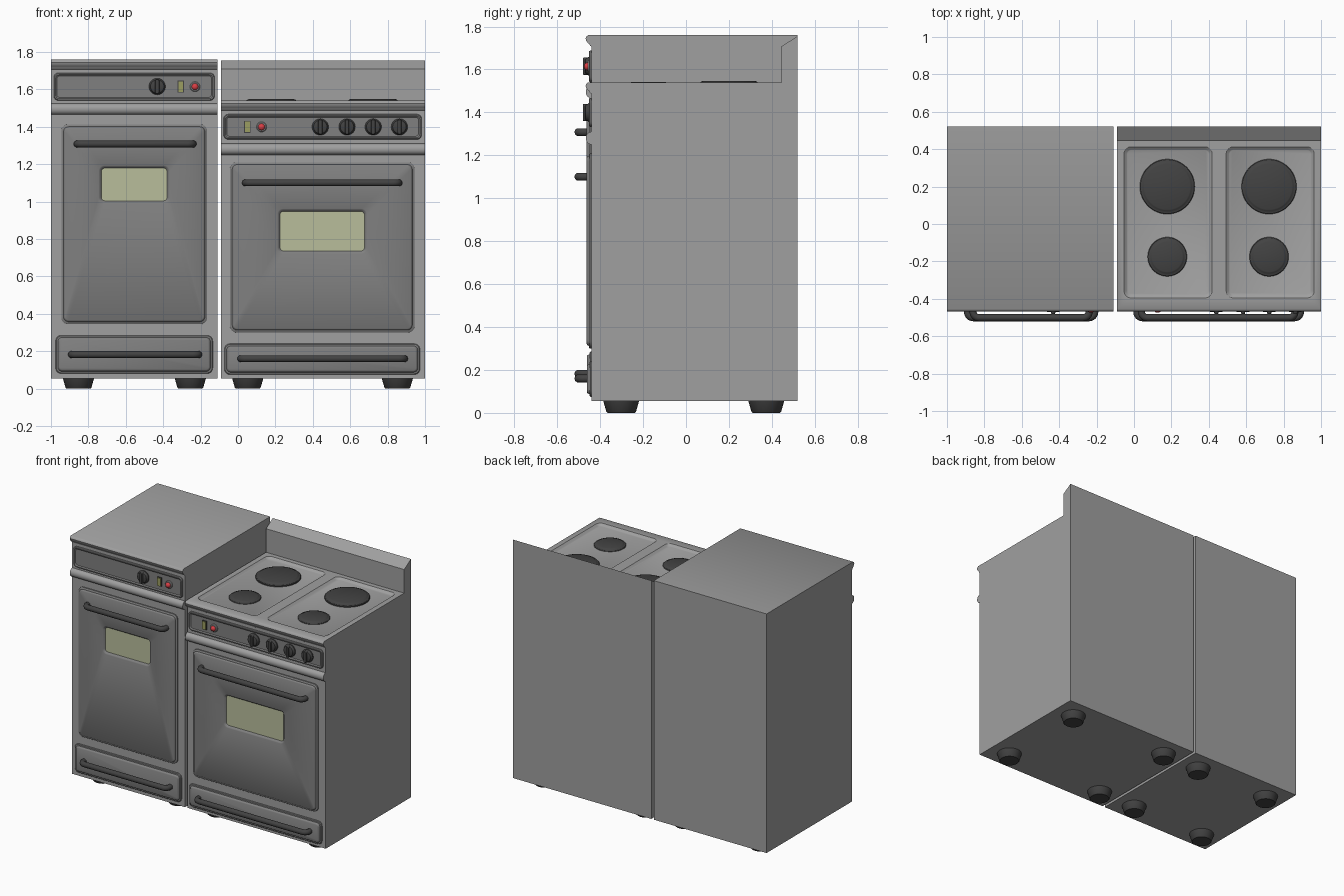
import bpy, bmesh
from math import sin, cos, pi, radians

if "Cube" in bpy.data.objects:
    bpy.data.objects.remove(bpy.data.objects["Cube"])


def material(name, rgb):
    m = bpy.data.materials.new(name)
    m.diffuse_color = (*rgb, 1)
    m.use_nodes = True
    m.node_tree.nodes["Principled BSDF"].inputs["Base Color"].default_value = m.diffuse_color
    return m


STEEL = material("steel", (.35, .35, .35))
PANEL = material("panel_grey", (.215, .215, .215))
DARK = material("dark", (.055, .055, .055))
GLASS = material("window_glass", (.48, .51, .33))
OLIVE = material("switch_olive", (.33, .34, .12))
RED = material("lamp_red", (.7, .05, .06))


def finish(name, bm, mat):
    bmesh.ops.recalc_face_normals(bm, faces=bm.faces)
    me = bpy.data.meshes.new(name)
    bm.to_mesh(me)
    bm.free()
    ob = bpy.data.objects.new(name, me)
    bpy.context.collection.objects.link(ob)
    me.materials.append(mat)
    smooth(ob)
    return ob


def select(ob):
    bpy.ops.object.select_all(action='DESELECT')
    ob.select_set(True)
    bpy.context.view_layer.objects.active = ob


def smooth(ob, angle=35):
    select(ob)
    bpy.ops.object.shade_smooth_by_angle(angle=radians(angle))


def stack(name, rings, mat, start=False, end=True):
    """Skin a list of point rings, optionally capping the ends."""
    bm = bmesh.new()
    loops = [[bm.verts.new(p) for p in ring] for ring in rings]
    n = len(loops[0])
    for a, b in zip(loops, loops[1:]):
        for i in range(n):
            j = (i + 1) % n
            bm.faces.new((a[i], a[j], b[j], b[i]))
    if start:
        bm.faces.new(loops[0])
    if end:
        bm.faces.new(loops[-1])
    return finish(name, bm, mat)


def rounded(rect, inset, r, depth, flat=False):
    """Rounded rectangle facing the front (xz), or lying flat (xy)."""
    x0, x1, z0, z1 = rect
    x0, x1, z0, z1 = x0 + inset, x1 - inset, z0 + inset, z1 - inset
    pts = []
    for k, (cx, cz) in enumerate(((x1 - r, z1 - r), (x0 + r, z1 - r), (x0 + r, z0 + r), (x1 - r, z0 + r))):
        for i in range(7):
            a = pi / 2 * (k + i / 6)
            u, v = cx + r * cos(a), cz + r * sin(a)
            pts.append((u, v, depth) if flat else (u, depth, v))
    return pts


def lathe(name, profile, cx, c2, mat, upright=False, segs=32):
    """Revolve (radius, height) about z if upright, else about the -y axis."""
    rings = []
    for r, h in profile:
        ring = []
        for i in range(segs):
            a = 2 * pi * i / segs
            u, v = cx + r * cos(a), c2 + r * sin(a)
            ring.append((u, v, h) if upright else (u, -h, v))
        rings.append(ring)
    return stack(name, rings, mat, True)


def extrude_x(name, prof, x0, x1, mat):
    return stack(name, [[(x, y, z) for y, z in prof] for x in (x0, x1)], mat, True)


def box(name, x0, x1, y0, y1, z0, z1, mat):
    return extrude_x(name, [(y0, z0), (y1, z0), (y1, z1), (y0, z1)], x0, x1, mat)


def moulding(top):
    """Rolled top lip, listed downwards."""
    return [(y, top - d) for y, d in ((-.455, 0), (-.464, .006), (-.468, .016), (-.465, .026),
                                      (-.458, .036), (-.450, .042), (-.447, .050), (-.44, .054))]


def bead(name, x0, x1, z0, z1):
    """Half-round trim strip above the oven door."""
    c, h = (z0 + z1) / 2, (z1 - z0) / 2
    arc = [(-.44 - .027 * sin(pi * i / 12), c + h * cos(pi * i / 12)) for i in range(13)]
    extrude_x(name, arc + [(-.43, z0), (-.43, z1)], x0, x1, STEEL)


def raised(name, rect):
    """Drawer front with a bevelled raised field."""
    steps = ((0, .03, -.438), (0, .03, -.445), (.004, .027, -.449), (.012, .022, -.45),
             (.017, .018, -.459), (.022, .014, -.462))
    stack(name, [rounded(rect, *s) for s in steps], PANEL)


def door(name, rect, win):
    steps = ((0, .035, -.438), (0, .035, -.448), (.005, .032, -.452), (.012, .027, -.453), (.016, .024, -.460), (.021, .02, -.463))
    rings = [rounded(rect, *s) for s in steps]
    rings += [rounded(win, *s) for s in ((0, .03, -.463), (.006, .026, -.460), (.014, .02, -.450))]
    stack(name, rings, PANEL, end=False)
    stack(name + "_window", [rounded(win, .014, .02, -.450)], GLASS)


def control_panel(name, rect):
    steps = ((0, .025, -.438), (0, .025, -.447), (.004, .022, -.452), (.01, .018, -.452), (.017, .014, -.446))
    stack(name, [rounded(rect, *s) for s in steps], PANEL)


def handle(name, x0, x1, z):
    cu = bpy.data.curves.new(name, 'CURVE')
    cu.dimensions = '3D'
    cu.bevel_depth = .019
    cu.bevel_resolution = 3
    cu.use_fill_caps = True
    r, yc = .03, -.501
    left = [(x0, -.45)] + [(x0 + r - r * cos(pi / 2 * i / 6), yc + r - r * sin(pi / 2 * i / 6)) for i in range(7)]
    pts = left + [(x0 + x1 - x, y) for x, y in reversed(left)]
    sp = cu.splines.new('POLY')
    sp.points.add(len(pts) - 1)
    for p, (x, y) in zip(sp.points, pts):
        p.co = (x, y, z, 1)
    ob = bpy.data.objects.new(name, cu)
    bpy.context.collection.objects.link(ob)
    cu.materials.append(DARK)
    select(ob)
    bpy.ops.object.convert(target='MESH')
    smooth(bpy.context.object, 50)


def knob(name, x, z):
    lathe(name, ((.044, .444), (.044, .453), (.040, .458), (.036, .468), (.03, .471)), x, z, DARK)
    stack(name + "_grip", [rounded((x - .011, x + .011, z - .04, z + .04), i, .008, y)
                           for i, y in ((0, -.45), (0, -.477), (.002, -.481))], DARK)


def switch_and_lamp(prefix, xs, xl, z):
    box(prefix + "_switch_frame", xs - .017, xs + .017, -.451, -.44, z - .032, z + .032, DARK)
    box(prefix + "_switch", xs - .013, xs + .013, -.457, -.44, z - .028, z + .028, OLIVE)
    lathe(prefix + "_lamp_ring", ((.027, .444), (.027, .453), (.023, .457), (.018, .457)), xl, z, STEEL)
    lathe(prefix + "_lamp", ((.018, .45), (.018, .462), (.015, .469), (.009, .473), (.003, .4745)), xl, z, RED)


# Cabinet bodies as side profiles swept across the width
extrude_x("left_cabinet", [(.52, .055), (.52, 1.76)] + moulding(1.76) + [(-.44, .055)], -1, -.11, STEEL)
right = extrude_x("right_cabinet", [(.52, .055), (.52, 1.755), (.445, 1.708), (.445, 1.54)]
                  + moulding(1.54) + [(-.44, .055)], -.09, 1, STEEL)
bead("left_trim", -1, -.11, 1.465, 1.525)
bead("right_trim", -.09, 1, 1.25, 1.31)

# Sunken hob trays
for cx in (.182, .728):
    tray = (cx - .235, cx + .235, -.395, .412)
    cutter = stack("tray_cutter", [rounded(tray, i, r, z, True) for i, r, z in
                                   ((.018, .02, 1.526), (.014, .024, 1.528), (.004, .032, 1.537),
                                    (0, .035, 1.54), (0, .035, 1.56))], STEEL, True)
    cutter.hide_render = True
    mod = right.modifiers.new("tray", 'BOOLEAN')
    mod.operation = 'DIFFERENCE'
    mod.solver = 'EXACT'
    mod.object = cutter
    select(right)
    bpy.ops.object.modifier_apply(modifier=mod.name)
    bpy.data.objects.remove(cutter)
smooth(right, 35)

# Hot plates
for cx in (.178, .722):
    for cy, r, top in ((.2, .147, 1.547), (-.175, .105, 1.541)):
        lathe("hot_plate", ((r, 1.524), (r, top - .013), (r - .004, top - .009), (r - .012, top - .008),
                            (r - .018, top - .003), (r - .025, top)), cx, cy, DARK, True, 48)

# Oven doors, drawers and control panels
door("left_door", (-.945, -.165, .345, 1.412), (-.745, -.365, .99, 1.193))
door("right_door", (-.043, .944, .30, 1.21), (.21, .69, .722, .962))
raised("left_drawer", (-.975, -.135, .08, .285))
raised("right_drawer", (-.073, .973, .075, .24))
control_panel("left_control_panel", (-.985, -.125, 1.54, 1.688))
control_panel("right_control_panel", (-.077, .982, 1.332, 1.467))

# Handles
handle("left_door_handle", -.86, -.24, 1.308)
handle("left_drawer_handle", -.89, -.21, .182)
handle("right_door_handle", .04, .86, 1.10)
handle("right_drawer_handle", .015, .89, .16)

# Knobs, switches and lamps
knob("left_knob", -.432, 1.615)
for i, x in enumerate((.44, .583, .723, .863)):
    knob(f"right_knob_{i + 1}", x, 1.399)
switch_and_lamp("left", -.306, -.23, 1.614)
switch_and_lamp("right", .05, .126, 1.399)

# Tapered feet
for x in (-.853, -.255, .052, .852):
    for y in (-.302, .374):
        lathe("foot", ((.064, 0), (.069, .005), (.084, .057)), x, y, DARK, True)
